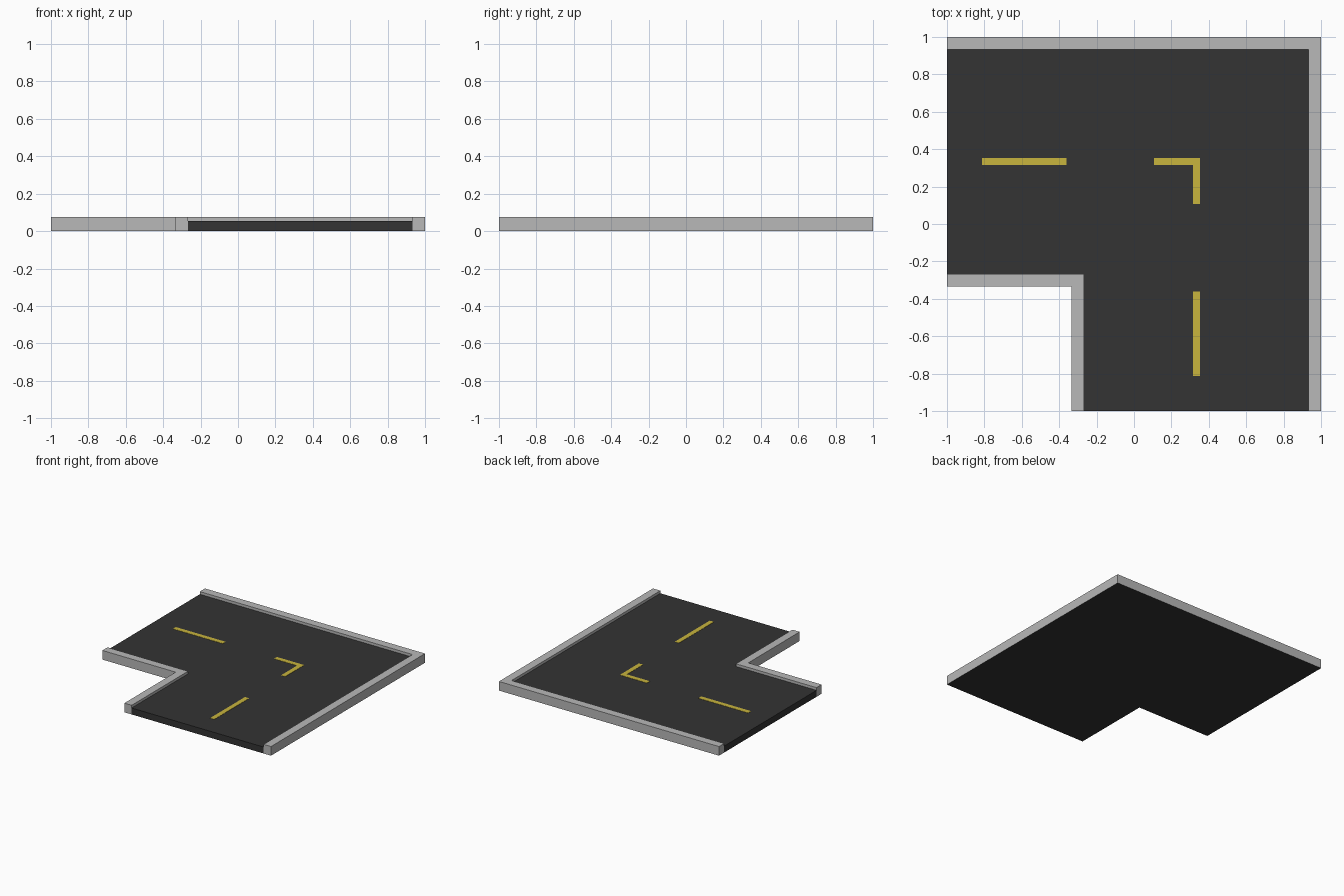
import bpy
import bmesh

cube = bpy.data.objects.get("Cube")
if cube:
    bpy.data.objects.remove(cube, do_unlink=True)


def make_material(name, colour):
    mat = bpy.data.materials.new(name)
    mat.use_nodes = True
    mat.diffuse_color = (*colour, 1)
    bsdf = next(n for n in mat.node_tree.nodes if n.type == "BSDF_PRINCIPLED")
    bsdf.inputs["Base Color"].default_value = (*colour, 1)
    bsdf.inputs["Roughness"].default_value = 0.9
    return mat


asphalt = make_material("dark_asphalt", (0.033, 0.033, 0.033))
concrete = make_material("grey_concrete", (0.48, 0.48, 0.48))
paint = make_material("yellow_paint", (0.58, 0.46, 0.047))


def prism(name, outline, bottom, top, material, underside=None):
    """Extrude a flat outline upwards; the underside may have its own material."""
    bm = bmesh.new()
    base = bm.faces.new([bm.verts.new((x, y, bottom)) for x, y in outline])
    up = bmesh.ops.extrude_face_region(bm, geom=[base], use_keep_orig=True)
    verts = [v for v in up["geom"] if isinstance(v, bmesh.types.BMVert)]
    bmesh.ops.translate(bm, verts=verts, vec=(0, 0, top - bottom))
    bmesh.ops.recalc_face_normals(bm, faces=bm.faces)
    if underside:
        for face in bm.faces:
            face.material_index = int(face.normal.z < -0.5)
    mesh = bpy.data.meshes.new(name)
    bm.to_mesh(mesh)
    bm.free()
    mesh.materials.append(material)
    if underside:
        mesh.materials.append(underside)
    obj = bpy.data.objects.new(name, mesh)
    bpy.context.collection.objects.link(obj)
    return obj


def corner(end, outer, inner):
    """L-shaped band that turns at the corner and ends on the x and y edges."""
    return [(end, outer), (outer, outer), (outer, end),
            (inner, end), (inner, inner), (end, inner)]


def rect(x0, x1, y0, y1):
    return [(x0, y0), (x1, y0), (x1, y1), (x0, y1)]


EDGE, OUT, IN, NOTCH = 1.0, 0.933, -0.267, -0.333
ROAD, KERB, MARK = 0.053, 0.075, 0.055

# Road slab
prism("road", corner(-EDGE, OUT, IN), 0, ROAD, asphalt)

# Raised kerbs around the outer and inner sides of the bend
prism("outer_kerb", corner(-EDGE, EDGE, OUT), 0, KERB, concrete, asphalt)
prism("inner_kerb", corner(-EDGE, IN, NOTCH), 0, KERB, concrete, asphalt)

# Painted centre line: two dashes and a corner mark
LO, HI = 0.316, 0.354
prism("left_dash", rect(-0.813, -0.36, LO, HI), ROAD, MARK, paint)
prism("front_dash", rect(LO, HI, -0.813, -0.36), ROAD, MARK, paint)
prism("corner_mark", corner(0.107, HI, LO), ROAD, MARK, paint)
